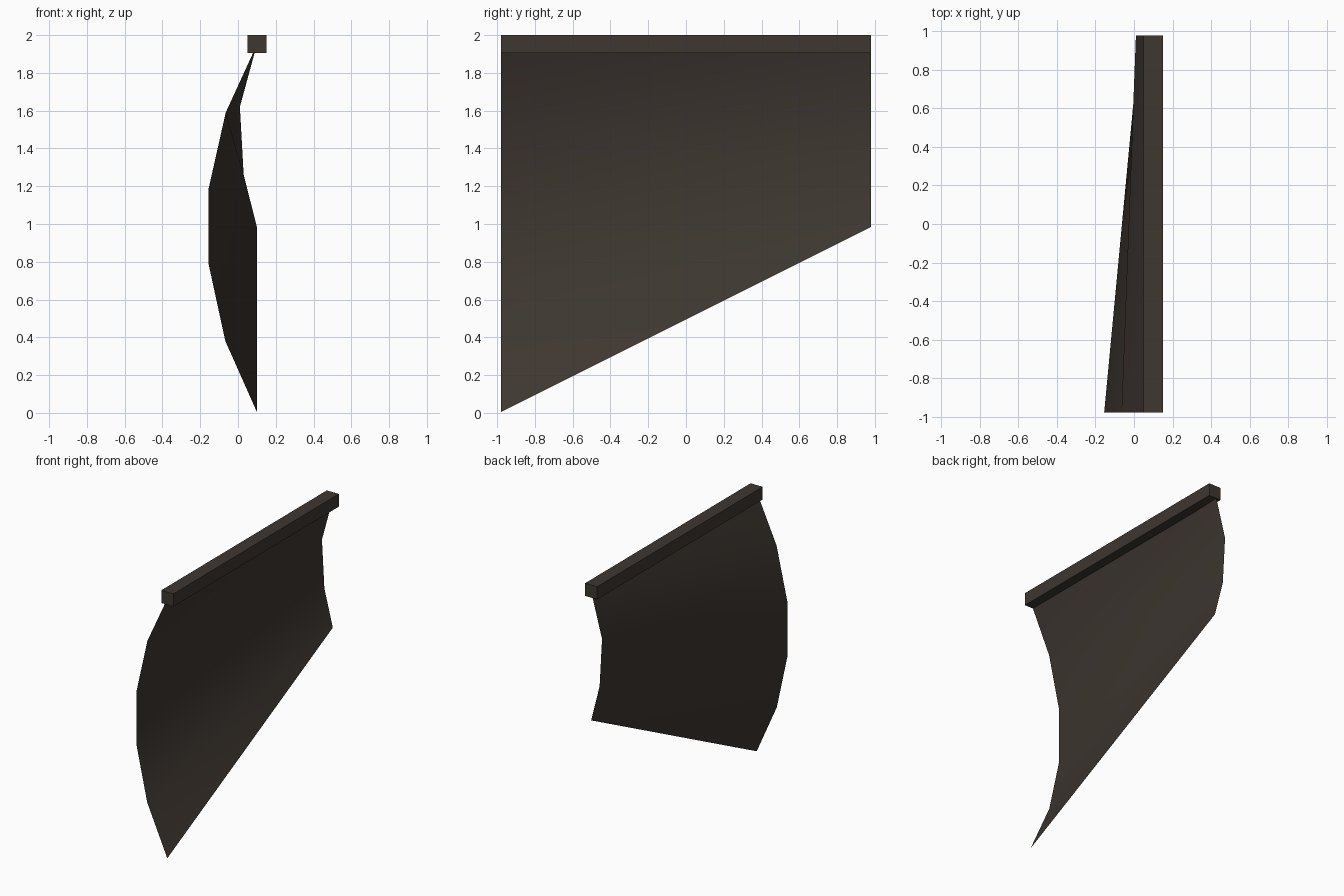
import bpy, bmesh

if "Cube" in bpy.data.objects:
    bpy.data.objects.remove(bpy.data.objects["Cube"])

mat = bpy.data.materials.new("dark_brown")
mat.diffuse_color = (0.048, 0.038, 0.030, 1)
mat.use_nodes = True
mat.node_tree.nodes["Principled BSDF"].inputs["Base Color"].default_value = mat.diffuse_color
HALF = 0.98  # half length along y


def finish(bm, name):
    mesh = bpy.data.meshes.new(name)
    bm.to_mesh(mesh)
    bm.free()
    mesh.materials.append(mat)
    obj = bpy.data.objects.new(name, mesh)
    bpy.context.collection.objects.link(obj)
    return obj


# square top rail
bm = bmesh.new()
bmesh.ops.create_cube(bm, size=1)
for v in bm.verts:
    v.co = (0.10 + v.co.x * 0.10, v.co.y * 2 * HALF, 1.9525 + v.co.z * 0.095)
finish(bm, "top_rail")

# billowing cloth: long front edge joined to the short back edge
front_edge = [(0.10, 1.95), (-0.065, 1.59), (-0.155, 1.19),
              (-0.155, 0.785), (-0.067, 0.38), (0.10, 0.005)]
back_edge = [(0.10, 1.95), (0.01, 1.62), (0.03, 1.26), (0.10, 0.985)]
bm = bmesh.new()
f = [bm.verts.new((x, -HALF, z)) for x, z in front_edge]
b = [bm.verts.new((x, HALF, z)) for x, z in back_edge]

# walk down both edges, stitching triangles ("f" steps front, "b" steps back)
i = j = 0
for step in "fbbffbff":
    if step == "f":
        face = bm.faces.new((f[i], f[i + 1], b[j]))
        i += 1
    else:
        face = bm.faces.new((f[i], b[j + 1], b[j]))
        j += 1
    face.smooth = True
finish(bm, "hanging_cloth")
